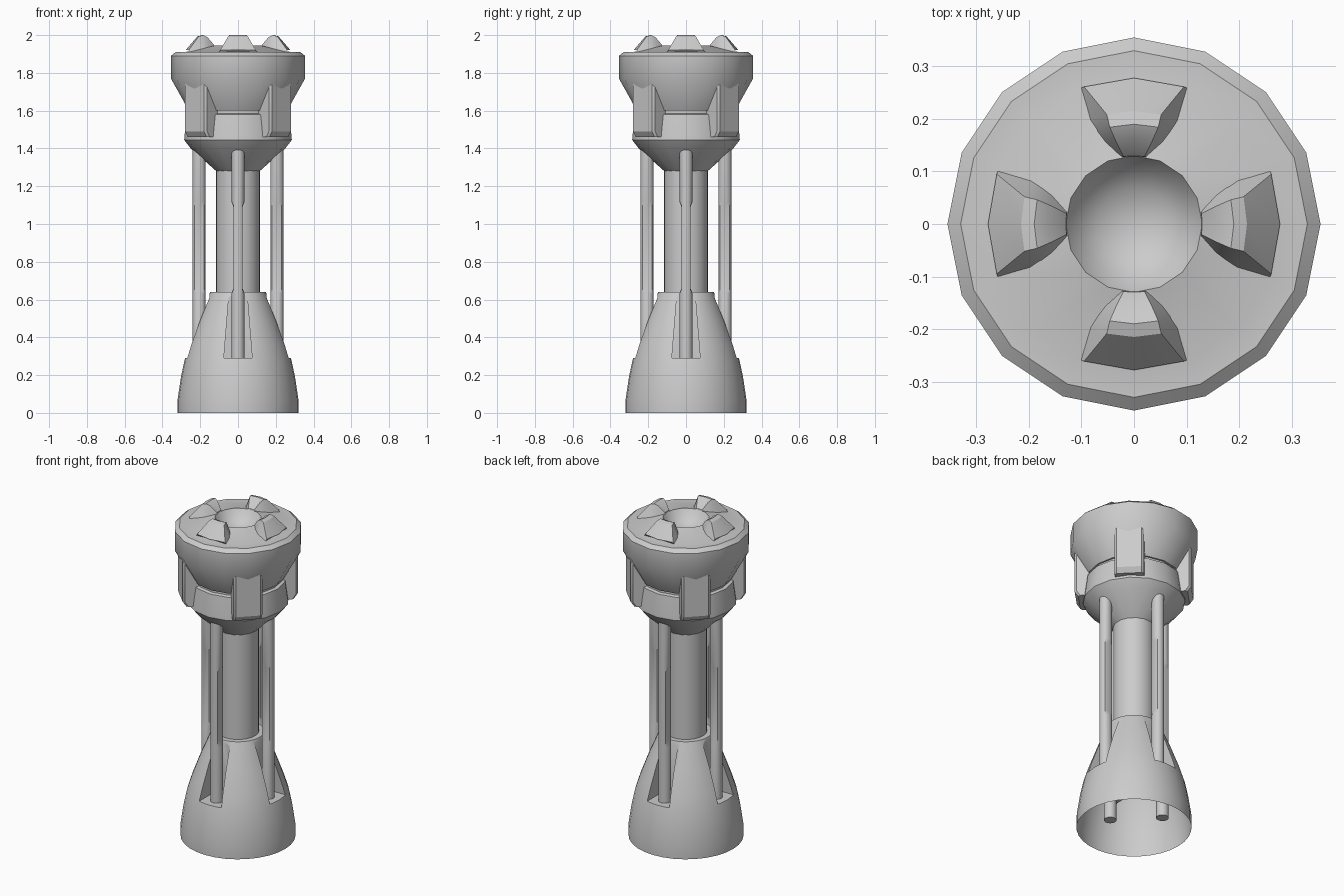
import bpy, bmesh, math
from mathutils import Matrix

if "Cube" in bpy.data.objects:
    bpy.data.objects.remove(bpy.data.objects["Cube"])


def finish(bm, name, smooth=True):
    bmesh.ops.remove_doubles(bm, verts=bm.verts, dist=1e-5)
    bmesh.ops.recalc_face_normals(bm, faces=bm.faces)
    me = bpy.data.meshes.new(name)
    bm.to_mesh(me)
    bm.free()
    ob = bpy.data.objects.new(name, me)
    bpy.context.collection.objects.link(ob)
    if smooth:
        smooth_object(ob)
    return ob


def smooth_object(ob):
    bpy.ops.object.select_all(action='DESELECT')
    ob.select_set(True)
    bpy.context.view_layer.objects.active = ob
    bpy.ops.object.shade_smooth_by_angle(angle=math.radians(30))


def skin(bm, rings, closed=True, caps=True):
    """Bridge equal-length rings of points with quads."""
    vs = [[bm.verts.new(p) for p in ring] for ring in rings]
    n = len(vs[0])
    for a, b in zip(vs, vs[1:]):
        for i in range(n if closed else n - 1):
            j = (i + 1) % n
            bm.faces.new((a[i], a[j], b[j], b[i]))
    if caps:
        bm.faces.new(vs[0][::-1])
        bm.faces.new(vs[-1])


def revolve(name, profile, n=16, caps=True, smooth=True):
    bm = bmesh.new()
    skin(bm, [[(r * math.cos(2 * math.pi * i / n), r * math.sin(2 * math.pi * i / n), z)
               for i in range(n)] for r, z in profile], caps=caps)
    return finish(bm, name, smooth)


def around(name, rings, start, **kw):
    """Four copies about z; rings are modelled pointing along +x."""
    obs = []
    for k in range(4):
        bm = bmesh.new()
        skin(bm, rings, **kw)
        bm.transform(Matrix.Rotation(start + k * math.pi / 2, 4, 'Z'))
        obs.append(finish(bm, f"{name}_{k + 1}"))
    return obs


# Flared base: solid cut by four notches, then opened at the bottom
base = revolve("base", [(.32, 0), (.32, .07), (.302, .19), (.283, .28), (.258, .36),
                        (.21, .49), (.147, .64)], n=32, smooth=False)
notch = [[(.15, -w, z), (.45, -w, z), (.45, w, z), (.15, w, z)]
         for z, w in ((.29, .075), (.66, .045))]
for cutter in around("notch_cutter", notch, 0):
    cutter.hide_render = True
    cutter.hide_set(True)
    mod = base.modifiers.new("notch", 'BOOLEAN')
    mod.object = cutter
    mod.solver = 'EXACT'
deps = bpy.context.evaluated_depsgraph_get()
cut = bpy.data.meshes.new_from_object(base.evaluated_get(deps))
base.modifiers.clear()
bm = bmesh.new()
bm.from_mesh(cut)
bmesh.ops.delete(bm, geom=[f for f in bm.faces if f.calc_center_median().z < 1e-4],
                 context='FACES')
bm.to_mesh(cut)
bm.free()
base.data = cut
smooth_object(base)
for ob in [o for o in bpy.data.objects if o.name.startswith("notch_cutter")]:
    bpy.data.objects.remove(ob)

# Central column
revolve("column", [(.116, .63), (.116, 1.30)], n=32)

# Four rods with flats milled on both sides
rod = []
for z, lim in ((.14, 1), (.63, 1), (.66, .024), (1.09, .024), (1.12, 1), (1.42, 1)):
    ring = []
    for i in range(16):
        a = 2 * math.pi * i / 16
        t = .035 * math.sin(a)
        ring.append((.206 + .035 * math.cos(a), max(-lim, min(lim, t)), z))
    rod.append(ring)
around("rod", rod, 0)

# Head: lower cone, neck groove, flare, rim, crown floor and bowl
revolve("head", [(.115, 1.28), (.25, 1.40), (.285, 1.445), (.283, 1.47), (.268, 1.58),
                 (.25, 1.585), (.25, 1.6), (.26, 1.6), (.355, 1.77), (.355, 1.89),
                 (.33, 1.91), (.28, 1.91), (.13, 1.945), (.105, 1.905), (.07, 1.88),
                 (.035, 1.867), (0, 1.863)], caps=False)

# Four side blocks on the diagonals, chamfered along the outer edges
block = []
for z, r in ((1.46, .305), (1.49, .325), (1.76, .325)):
    w, c = .082, .012
    block.append([(.22, -w, z), (r - c, -w, z), (r, -w + c, z),
                  (r, w - c, z), (r - c, w, z), (.22, w, z)])
around("side_block", block, math.pi / 4)

# Four raised crown lugs around the bowl
lug = []
for r, base_w, top_w, z0, z1 in ((.278, .103, .095, 1.905, 1.92), (.215, .085, .052, 1.92, 1.993),
                                 (.19, .073, .046, 1.92, 2.0), (.165, .056, .036, 1.93, 1.988),
                                 (.13, .027, .02, 1.935, 1.95)):
    lug.append([(math.sqrt(r * r - w * w), w, z) for w, z in
                ((-base_w, z0), (-top_w, z1), (0, z1), (top_w, z1), (base_w, z0))])
around("crown_lug", lug, 0)
